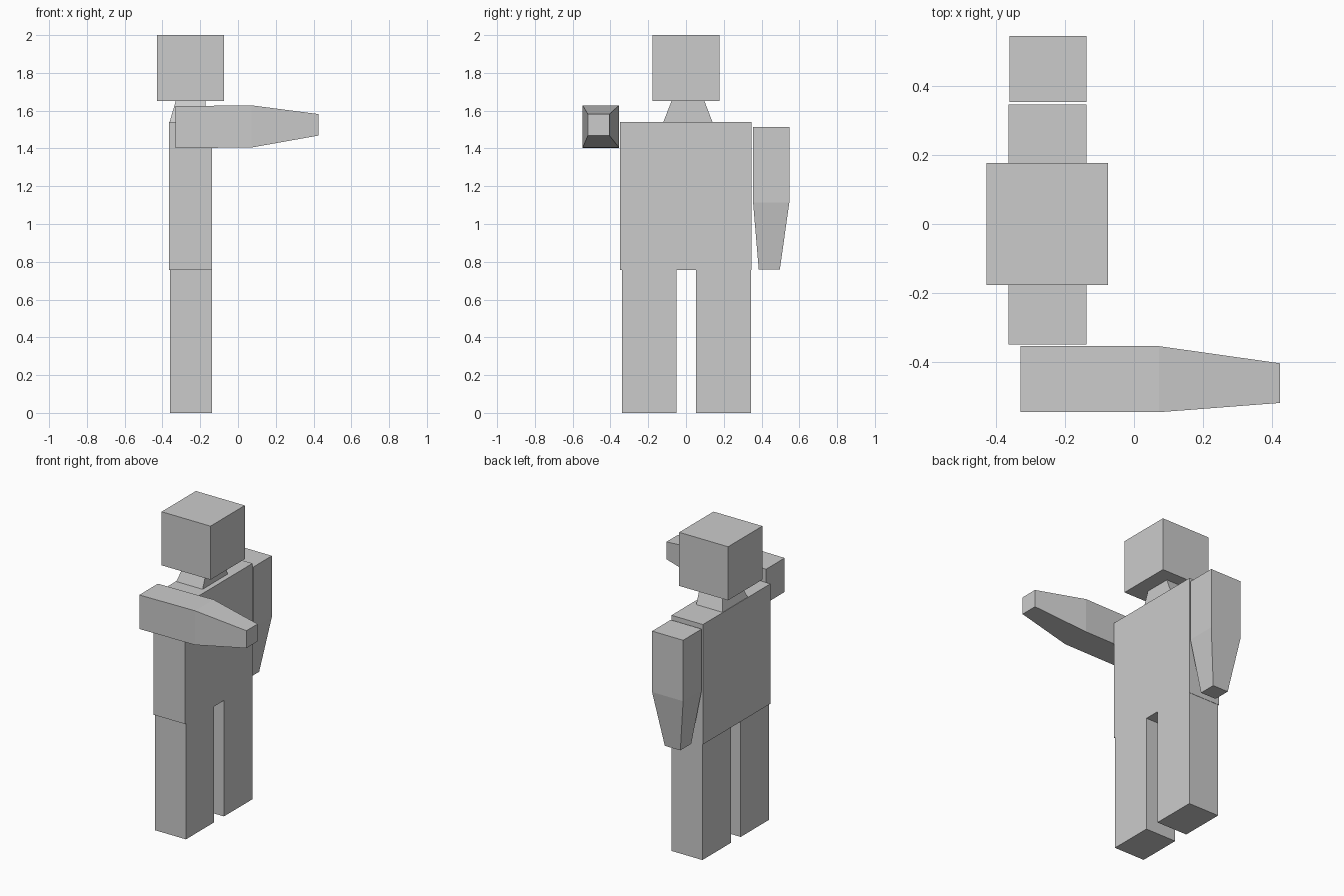
import bpy
import bmesh

if "Cube" in bpy.data.objects:
    bpy.data.objects.remove(bpy.data.objects["Cube"], do_unlink=True)

grey = bpy.data.materials.new("plain grey")
grey.use_nodes = True
colour = (0.6, 0.6, 0.6, 1)
grey.diffuse_color = colour
grey.node_tree.nodes["Principled BSDF"].inputs["Base Color"].default_value = colour


def loft(name, sections):
    """Join rings of four corners, each a list of points, into one closed solid."""
    bm = bmesh.new()
    rings = [[bm.verts.new(p) for p in ring] for ring in sections]
    for a, b in zip(rings, rings[1:]):
        for i in range(4):
            j = (i + 1) % 4
            bm.faces.new((a[i], a[j], b[j], b[i]))
    bm.faces.new(rings[0][::-1])
    bm.faces.new(rings[-1])
    bmesh.ops.recalc_face_normals(bm, faces=bm.faces)
    mesh = bpy.data.meshes.new(name)
    bm.to_mesh(mesh)
    bm.free()
    mesh.materials.append(grey)
    obj = bpy.data.objects.new(name, mesh)
    bpy.context.collection.objects.link(obj)
    return obj


def level(z, x0, x1, y0, y1):
    """Horizontal rectangle at height z."""
    return [(x0, y0, z), (x1, y0, z), (x1, y1, z), (x0, y1, z)]


def upright(x, y0, y1, z0, z1):
    """Vertical rectangle across the x axis."""
    return [(x, y0, z0), (x, y1, z0), (x, y1, z1), (x, y0, z1)]


# Head, neck and torso
loft("head", [level(z, -0.428, -0.075, -0.177, 0.177) for z in (1.65, 2)])
loft("neck", [level(1.54, -0.362, -0.172, -0.12, 0.14),
              level(1.65, -0.33, -0.172, -0.077, 0.098)])
loft("torso", [level(z, -0.365, -0.138, -0.35, 0.347) for z in (0.757, 1.54)])

# Legs
for name, y0, y1 in (("right_leg", -0.34, -0.05), ("left_leg", 0.052, 0.345)):
    loft(name, [level(z, -0.36, -0.138, y0, y1) for z in (0, 0.757)])

# Hanging arm, straight to the elbow then tapering
elbow = level(1.115, -0.362, -0.138, 0.355, 0.547)
loft("left_upper_arm", [level(1.513, -0.362, -0.138, 0.355, 0.547), elbow])
loft("left_forearm", [elbow, level(0.76, -0.307, -0.195, 0.385, 0.497)])

# Raised arm, held out level
elbow = upright(0.072, -0.547, -0.355, 1.405, 1.628)
loft("right_upper_arm", [upright(-0.33, -0.547, -0.355, 1.402, 1.624), elbow])
loft("right_forearm", [elbow, upright(0.425, -0.52, -0.405, 1.468, 1.582)])
